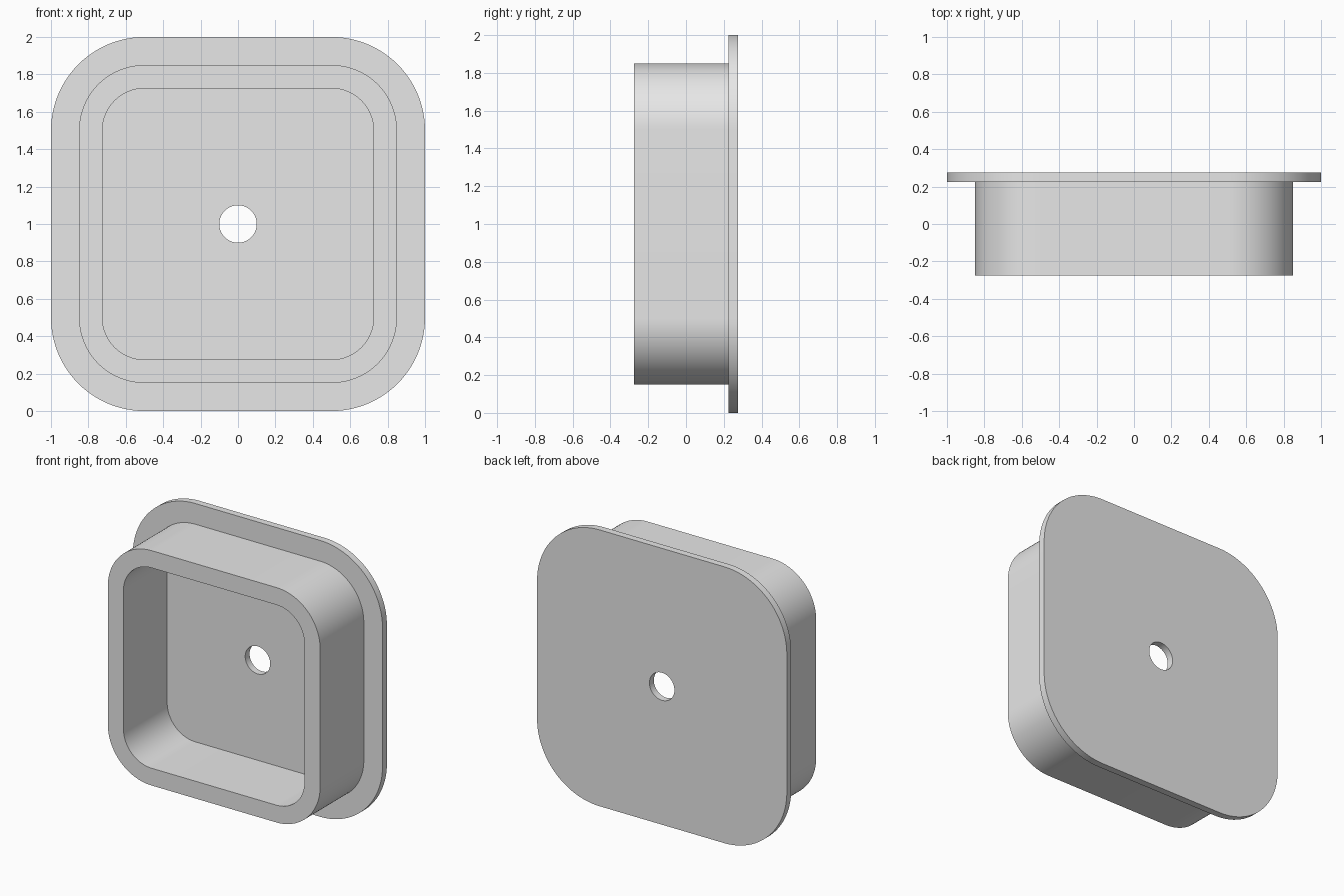
import bpy
import bmesh
from math import cos, sin, pi, radians

cube = bpy.data.objects.get("Cube")
if cube:
    bpy.data.objects.remove(cube, do_unlink=True)

STEPS = 24                  # segments per rounded corner
COUNT = 4 * (STEPS + 1)     # points in every loop
CENTRE_Z = 1.0
CORNER = 0.5                # shared centre of all corner arcs

grey = bpy.data.materials.new("light grey")
grey.use_nodes = True
grey.diffuse_color = (0.8, 0.8, 0.8, 1)
grey.node_tree.nodes["Principled BSDF"].inputs["Base Color"].default_value = (0.8, 0.8, 0.8, 1)


def rounded_square(half):
    points = []
    for k, (sx, sz) in enumerate([(1, 1), (-1, 1), (-1, -1), (1, -1)]):
        for j in range(STEPS + 1):
            a = (k + j / STEPS) * pi / 2
            r = half - CORNER
            points.append((sx * CORNER + r * cos(a), sz * CORNER + r * sin(a)))
    return points


def circle(radius):
    angles = [2 * pi * (i + 0.5) / COUNT for i in range(COUNT)]
    return [(radius * cos(a), radius * sin(a)) for a in angles]


def closed_shell(name, sections):
    """Join the loops in order, and the last one back to the first."""
    bm = bmesh.new()
    loops = [[bm.verts.new((x, y, CENTRE_Z + z)) for x, z in outline]
             for outline, y in sections]
    for a, b in zip(loops, loops[1:] + loops[:1]):
        for i in range(COUNT):
            n = (i + 1) % COUNT
            bm.faces.new((a[i], a[n], b[n], b[i]))
    bmesh.ops.recalc_face_normals(bm, faces=bm.faces)
    mesh = bpy.data.meshes.new(name)
    bm.to_mesh(mesh)
    bm.free()
    mesh.materials.append(grey)
    obj = bpy.data.objects.new(name, mesh)
    bpy.context.collection.objects.link(obj)
    return obj


BACK, STEP, FRONT = 0.275, 0.225, -0.275
flange, wall_outer, wall_inner = map(rounded_square, (1.0, 0.85, 0.725))
hole = circle(0.1)

# Flange plate with its raised hollow collar and centre hole
cover = closed_shell("flanged_cover", [
    (hole, BACK), (flange, BACK), (flange, STEP),
    (wall_outer, STEP), (wall_outer, FRONT),
    (wall_inner, FRONT), (wall_inner, STEP), (hole, STEP),
])

bpy.ops.object.select_all(action="DESELECT")
cover.select_set(True)
bpy.context.view_layer.objects.active = cover
bpy.ops.object.shade_smooth_by_angle(angle=radians(30))
